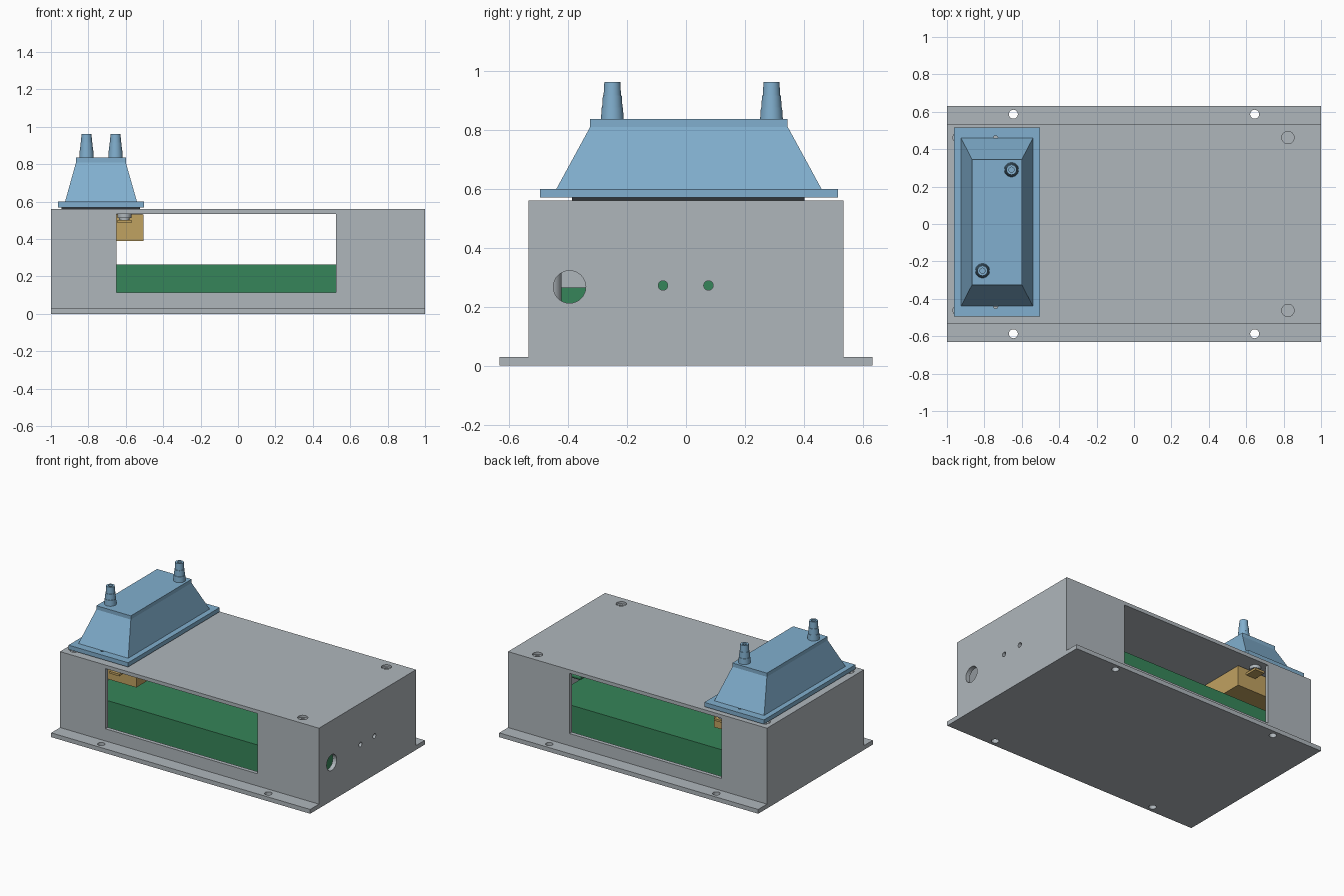
import bpy, bmesh, math
from mathutils import Matrix

if "Cube" in bpy.data.objects:
    bpy.data.objects.remove(bpy.data.objects["Cube"])


def material(name, rgb):
    m = bpy.data.materials.new(name)
    m.diffuse_color = (*rgb, 1)
    m.use_nodes = True
    m.node_tree.nodes["Principled BSDF"].inputs["Base Color"].default_value = m.diffuse_color
    return m


GREY = material("housing grey", (0.43, 0.47, 0.50))
BLUE = material("hood blue", (0.22, 0.43, 0.62))
GREEN = material("board green", (0.037, 0.235, 0.10))
TAN = material("manifold tan", (0.53, 0.36, 0.12))
DARK = material("gasket black", (0.03, 0.035, 0.04))


def finish(name, bm, mat):
    bmesh.ops.recalc_face_normals(bm, faces=bm.faces)
    me = bpy.data.meshes.new(name)
    bm.to_mesh(me)
    bm.free()
    ob = bpy.data.objects.new(name, me)
    bpy.context.collection.objects.link(ob)
    if mat:
        me.materials.append(mat)
    return ob


def loft(name, rects, mat):
    """Stack of rectangles (x0, x1, y0, y1, z) joined into a closed solid."""
    bm = bmesh.new()
    rings = [[bm.verts.new(p) for p in ((a, c, z), (b, c, z), (b, d, z), (a, d, z))]
             for a, b, c, d, z in rects]
    for lo, hi in zip(rings, rings[1:]):
        for i in range(4):
            j = (i + 1) % 4
            bm.faces.new((lo[i], lo[j], hi[j], hi[i]))
    bm.faces.new(rings[0][::-1])
    bm.faces.new(rings[-1])
    return finish(name, bm, mat)


def box(name, x0, x1, y0, y1, z0, z1, mat=None):
    return loft(name, [(x0, x1, y0, y1, z0), (x0, x1, y0, y1, z1)], mat)


def lathe(name, profile, loc, mat=None, axis="Z", n=32):
    """Closed solid of revolution from (radius, height) points."""
    bm = bmesh.new()
    rings = [[bm.verts.new((r * math.cos(2 * math.pi * i / n),
                            r * math.sin(2 * math.pi * i / n), h)) for i in range(n)]
             for r, h in profile]
    for lo, hi in zip(rings, rings[1:]):
        for i in range(n):
            j = (i + 1) % n
            bm.faces.new((lo[i], lo[j], hi[j], hi[i]))
    bm.faces.new(rings[0][::-1])
    bm.faces.new(rings[-1])
    if axis == "X":
        bmesh.ops.transform(bm, matrix=Matrix.Rotation(math.pi / 2, 4, "Y"), verts=bm.verts)
    bmesh.ops.translate(bm, vec=loc, verts=bm.verts)
    ob = finish(name, bm, mat)
    if mat:
        bpy.context.view_layer.objects.active = ob
        ob.select_set(True)
        bpy.ops.object.shade_smooth_by_angle(angle=math.radians(30))
        ob.select_set(False)
    return ob


def cut(target, cutter):
    m = target.modifiers.new("cut", "BOOLEAN")
    m.operation = "DIFFERENCE"
    m.solver = "EXACT"
    m.object = cutter
    cutter.hide_render = True
    cutter.hide_viewport = True
    cutter.display_type = "WIRE"


# Housing: T-shaped cross-section with mounting lips, hollowed out
bm = bmesh.new()
section = [(-.632, 0), (.632, 0), (.632, .03), (.535, .03), (.535, .56),
           (-.535, .56), (-.535, .03), (-.632, .03)]
face = bm.faces.new([bm.verts.new((-1, y, z)) for y, z in section])
ext = bmesh.ops.extrude_face_region(bm, geom=[face])
bmesh.ops.translate(bm, vec=(2, 0, 0),
                    verts=[v for v in ext["geom"] if isinstance(v, bmesh.types.BMVert)])
housing = finish("housing", bm, GREY)
cut(housing, box("cavity_cutter", -.97, .97, -.508, .508, .03, .535))
# Opening through front and back walls, leaving the ceiling untouched
cut(housing, box("window_cutter", -.65, .525, -.6, .6, .115, .5349))

# Mounting holes in the lips
for x in (-.645, .645):
    for y in (-.587, .587):
        cut(housing, lathe("lip_hole_cutter", [(.024, -.02), (.024, .05)], (x, y, 0)))

# Counterbored lid holes with a post below each
for x in (-.935, .823):
    for y in (-.462, .462):
        cut(housing, lathe("lid_hole_cutter",
                           [(.016, .52), (.016, .545), (.033, .5451), (.033, .6)], (x, y, 0)))
        lathe("post", [(.04, .025), (.04, .54)], (x, y, 0), GREY)

# Cable hole and two indicator holes in the right end
cut(housing, lathe("cable_hole_cutter", [(.055, -.06), (.055, .06)], (1, -.395, .267), axis="X"))
for y in (-.078, .076):
    cut(housing, lathe("indicator_hole_cutter", [(.016, -.06), (.016, .06)],
                       (1, y, .272), axis="X"))
    lathe("indicator", [(.02, 0), (.02, .22)], (.745, y, .272), GREEN, "X")

# Circuit board block
box("circuit_block", -.87, .75, -.445, .445, .03, .265, GREEN)

# Manifold under the lid, with tabs, screws and gaskets
box("manifold", -.955, -.505, -.40, .415, .39, .53, TAN)
box("lower_gasket", -.95, -.51, -.395, .41, .525, .536, DARK)
for y0, y1, ys in ((-.495, -.40, -.45), (.415, .505, .46)):
    box("manifold_tab", -.645, -.57, y0, y1, .487, .502, TAN)
    lathe("manifold_screw", [(.028, .50), (.028, .512), (.037, .513), (.037, .536)],
          (-.607, ys, 0), GREY, n=24)
box("upper_gasket", -.945, -.525, -.387, .402, .559, .571, DARK)

# Hood: flange and tapered body
flange = box("hood_flange", -.962, -.502, -.495, .515, .57, .60, BLUE)
for y in (-.44, .46):
    cut(flange, lathe("flange_hole_cutter", [(.012, .5), (.012, .7)], (-.74, y, 0)))
loft("hood_body", [(-.925, -.54, -.44, .46, .599), (-.866, -.60, -.325, .345, .81),
                   (-.866, -.60, -.325, .345, .836)], BLUE)

# Barbed hose nozzles with a blind bore
for x, y in ((-.81, -.25), (-.655, .29)):
    lathe("nozzle", [(.039, .83), (.036, .875), (.0345, .876), (.032, .916), (.0295, .917),
                     (.027, .963), (.014, .963), (.014, .87)], (x, y, 0), BLUE)
